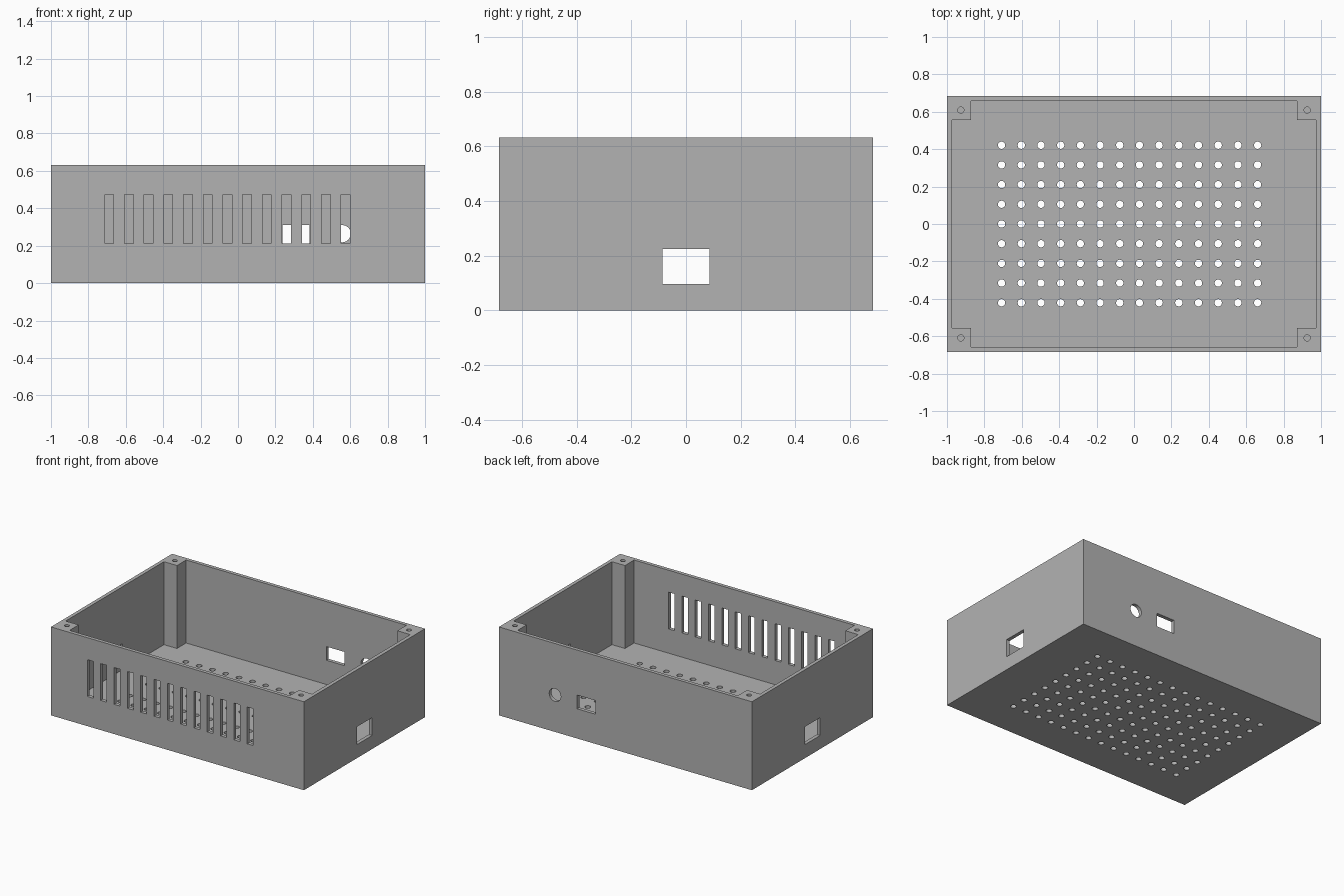
import bpy, bmesh
from mathutils import Matrix, Vector

cube = bpy.data.objects.get("Cube")
if cube:
    bpy.data.objects.remove(cube, do_unlink=True)

HX, HY, H = 1.0, 0.684, 0.632        # outer half sizes and height
WALL, FLOOR, POST = 0.026, 0.039, 0.103
PITCH = 0.1053

grey = bpy.data.materials.new("plain grey")
grey.use_nodes = True
colour = (0.45, 0.45, 0.45, 1)
grey.diffuse_color = colour
grey.node_tree.nodes["Principled BSDF"].inputs["Base Color"].default_value = colour


def add_box(bm, lo, hi):
    lo, hi = Vector(lo), Vector(hi)
    size = Matrix.Diagonal((*(hi - lo), 1))
    bmesh.ops.create_cube(bm, size=1, matrix=Matrix.Translation((lo + hi) / 2) @ size)


def add_cylinder(bm, centre, radius, depth, axis="Z"):
    turn = Matrix.Rotation(1.5707963, 4, "X") if axis == "Y" else Matrix()
    bmesh.ops.create_cone(bm, cap_ends=True, segments=32, radius1=radius, radius2=radius,
                          depth=depth, matrix=Matrix.Translation(centre) @ turn)


def make_object(name, bm):
    bmesh.ops.recalc_face_normals(bm, faces=bm.faces)
    mesh = bpy.data.meshes.new(name)
    bm.to_mesh(mesh)
    bm.free()
    mesh.materials.append(grey)
    obj = bpy.data.objects.new(name, mesh)
    bpy.context.collection.objects.link(obj)
    return obj


def cut(target, cutter):
    cutter.hide_render = True
    mod = target.modifiers.new("cut", "BOOLEAN")
    mod.operation, mod.solver, mod.object = "DIFFERENCE", "EXACT", cutter
    bpy.context.view_layer.objects.active = target
    bpy.ops.object.modifier_apply(modifier=mod.name)
    bpy.data.objects.remove(cutter, do_unlink=True)


# Solid block of the enclosure
bm = bmesh.new()
add_box(bm, (-HX, -HY, 0), (HX, HY, H))
enclosure = make_object("enclosure", bm)

# Cavity, notched to leave a post in each corner
bm = bmesh.new()
x, y = HX - WALL, HY - WALL
px, py = x - POST, y - POST
outline = []
for sx, sy in ((1, 1), (-1, 1), (-1, -1), (1, -1)):
    corner = [(x, py), (px, py), (px, y)]
    if sx * sy < 0:
        corner.reverse()
    outline += [(sx * a, sy * b, FLOOR) for a, b in corner]
base = bm.faces.new([bm.verts.new(p) for p in outline])
top = bmesh.ops.extrude_face_region(bm, geom=[base])["geom"]
bmesh.ops.translate(bm, vec=(0, 0, H), verts=[v for v in top if isinstance(v, bmesh.types.BMVert)])
cut(enclosure, make_object("cavity", bm))

# All openings
bm = bmesh.new()
for i in range(14):                                  # floor vent holes
    for j in range(-4, 5):
        add_cylinder(bm, (-0.708 + PITCH * i, PITCH * j, 0), 0.0195, 0.2)
for i in range(13):                                  # front vent slots
    left = -0.712 + PITCH * i
    add_box(bm, (left, -HY - 0.1, 0.212), (left + 0.047, -HY + 0.06, 0.475))
for s in (-1, 1):                                    # side windows
    add_box(bm, (s * HX - 0.06, -0.086, 0.097), (s * HX + 0.06, 0.086, 0.224))
    for t in (-1, 1):                                # screw holes in the posts
        add_cylinder(bm, (s * 0.926, t * 0.609, H), 0.0165, 0.4)
add_box(bm, (0.238, HY - 0.06, 0.212), (0.382, HY + 0.06, 0.31))    # back port
add_cylinder(bm, (0.557, HY, 0.264), 0.046, 0.12, "Y")              # back round port
cut(enclosure, make_object("openings", bm))

# Smooth the hole walls, keep the edges sharp
bpy.ops.object.select_all(action="DESELECT")
enclosure.select_set(True)
bpy.context.view_layer.objects.active = enclosure
bpy.ops.object.shade_smooth_by_angle(angle=0.5)
